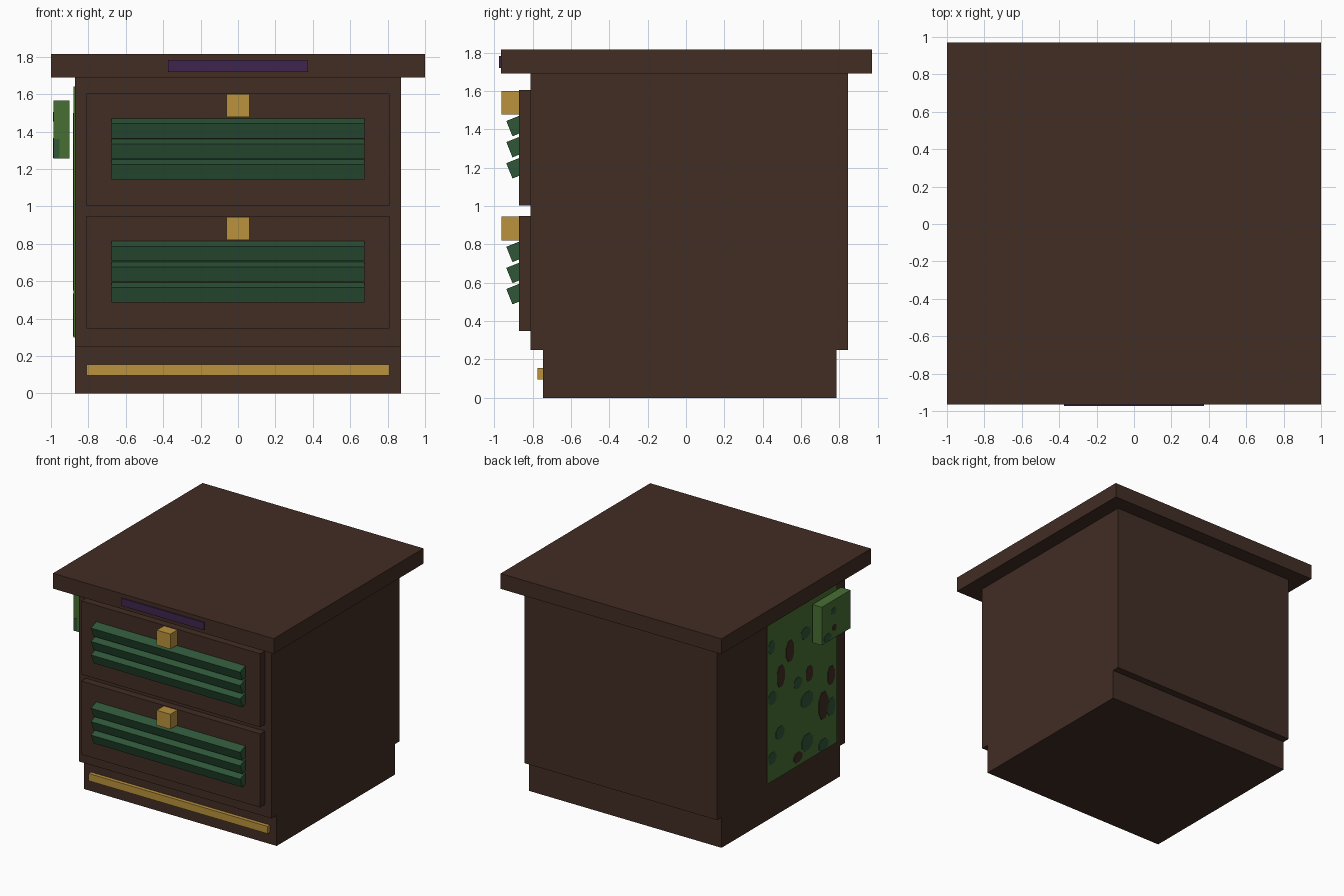
import bpy, bmesh, math
from mathutils import Matrix

if "Cube" in bpy.data.objects:
    bpy.data.objects.remove(bpy.data.objects["Cube"])


def material(name, r, g, b):
    lin = [(c / 255 / 12.92) if c < 10 else ((c / 255 + 0.055) / 1.055) ** 2.4 for c in (r, g, b)]
    m = bpy.data.materials.new(name)
    m.diffuse_color = (*lin, 1)
    m.use_nodes = True
    m.node_tree.nodes["Principled BSDF"].inputs["Base Color"].default_value = m.diffuse_color
    return m


WOOD = material("dark_wood", 66, 45, 36)
GREEN = material("deep_green", 46, 86, 57)
GOLD = material("gold", 186, 146, 60)
PURPLE = material("purple", 64, 37, 78)
MOSS = material("moss_green", 73, 111, 52)


def add_object(name, bm, mat):
    bmesh.ops.recalc_face_normals(bm, faces=bm.faces)
    me = bpy.data.meshes.new(name)
    bm.to_mesh(me)
    bm.free()
    me.materials.append(mat)
    ob = bpy.data.objects.new(name, me)
    bpy.context.collection.objects.link(ob)
    return ob


def box(name, mat, x, y, z):
    """Box from (min, max) pairs."""
    bm = bmesh.new()
    size = [b - a for a, b in (x, y, z)]
    mid = [(a + b) / 2 for a, b in (x, y, z)]
    bmesh.ops.create_cube(bm, size=1, matrix=Matrix.Translation(mid) @ Matrix.Diagonal((*size, 1)))
    return add_object(name, bm, mat)


def slat(name, y, z):
    bm = bmesh.new()
    bmesh.ops.create_cube(bm, size=1, matrix=Matrix.Translation((0, y, z))
                          @ Matrix.Rotation(math.radians(22), 4, 'X')
                          @ Matrix.Diagonal((1.35, 0.09, 0.086, 1)))
    return add_object(name, bm, GREEN)


def patch(name, mat, x, y, z, w, h):
    """Thin patch with cut corners, facing -x."""
    bm = bmesh.new()
    k = 0.28
    outline = [(-.5, -.5 + k), (-.5 + k, -.5), (.5 - k, -.5), (.5, -.5 + k),
               (.5, .5 - k), (.5 - k, .5), (-.5 + k, .5), (-.5, .5 - k)]
    face = bm.faces.new([bm.verts.new((x, y + a * w, z + b * h)) for a, b in outline])
    ext = bmesh.ops.extrude_face_region(bm, geom=[face])
    bmesh.ops.translate(bm, vec=(-0.003, 0, 0),
                        verts=[v for v in ext["geom"] if isinstance(v, bmesh.types.BMVert)])
    return add_object(name, bm, mat)


# Cabinet carcass
box("plinth", WOOD, (-0.872, 0.872), (-0.745, 0.785), (0, 0.25))
box("cabinet_body", WOOD, (-0.872, 0.872), (-0.81, 0.845), (0.25, 1.69))
box("table_top", WOOD, (-1, 1), (-0.965, 0.97), (1.69, 1.815))

# Front trim
box("plinth_strip", GOLD, (-0.81, 0.81), (-0.775, -0.745), (0.095, 0.155))
box("top_plate", PURPLE, (-0.373, 0.373), (-0.974, -0.965), (1.72, 1.782))

# Drawers with knobs and slanted slats
for label, base in (("lower", 0.347), ("upper", 1.003)):
    box(label + "_drawer", WOOD, (-0.81, 0.81), (-0.87, -0.81), (base, base + 0.601))
    box(label + "_knob", GOLD, (-0.062, 0.062), (-0.963, -0.87), (base + 0.474, base + 0.597))
    for i in range(3):
        slat(f"{label}_slat_{i + 1}", -0.879, base + 0.417 - i * 0.11)

# Mossy side panel with patches given in (y, z, width, height)
box("side_panel", MOSS, (-0.879, -0.872), (-0.70, 0.20), (0.30, 1.64))
green_spots = [(0.15, 1.40, .08, .10), (-0.19, 0.98, .10, .09), (-0.31, 0.80, .15, .12),
               (0.14, 0.98, .10, .10), (0.04, 0.66, .11, .10), (-0.31, 0.45, .14, .13),
               (0.14, 0.49, .10, .09), (-0.52, 0.35, .12, .09), (-0.29, 1.35, .12, .09),
               (-0.62, 0.62, .10, .14), (-0.45, 1.45, .10, .10)]
wood_spots = [(-0.09, 1.28, .10, .17), (0.03, 1.12, .10, .17), (-0.62, 0.88, .09, .15),
              (-0.52, 0.67, .12, .22), (-0.19, 0.37, .11, .08), (-0.34, 1.0, .09, .12)]
for i, (y, z, w, h) in enumerate(green_spots):
    patch(f"panel_moss_spot_{i + 1}", GREEN, -0.879, y, z, w, h)
for i, (y, z, w, h) in enumerate(wood_spots):
    patch(f"panel_bare_spot_{i + 1}", WOOD, -0.879, y, z, w, h)

# Mossy block beside the panel
box("side_block", MOSS, (-0.987, -0.902), (-0.717, -0.347), (1.255, 1.567))
patch("block_moss_spot", GREEN, -0.987, -0.50, 1.48, .06, .05)
patch("block_bare_spot", WOOD, -0.987, -0.51, 1.34, .05, .05)
patch("block_low_spot", GREEN, -0.987, -0.42, 1.29, .09, .06)
box("block_front_spot", GREEN, (-0.985, -0.955), (-0.72, -0.717), (1.257, 1.36))
